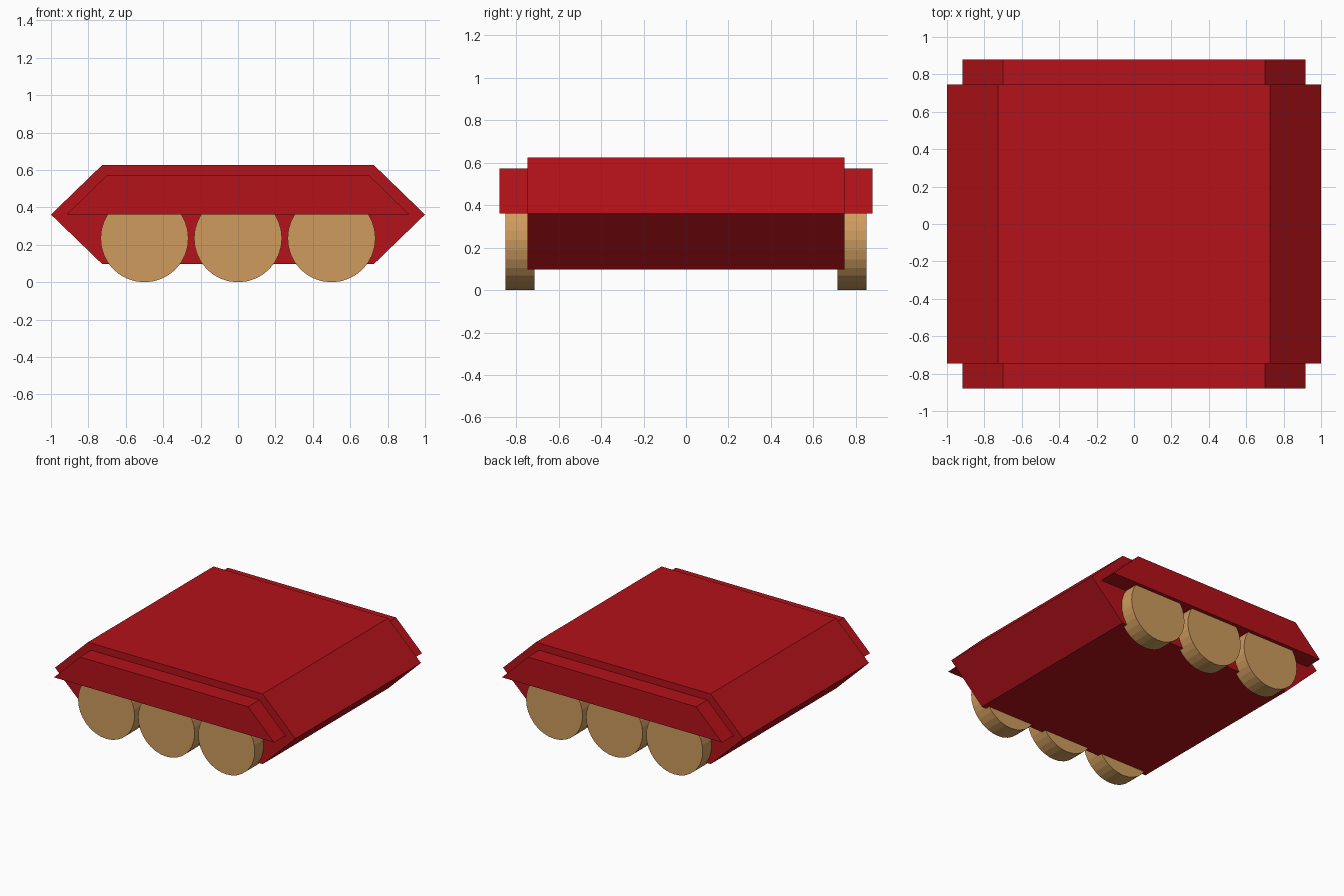
import bpy
import bmesh
from math import radians
from mathutils import Matrix

if "Cube" in bpy.data.objects:
    bpy.data.objects.remove(bpy.data.objects["Cube"])


def material(name, color):
    mat = bpy.data.materials.new(name)
    mat.diffuse_color = (*color, 1)
    mat.use_nodes = True
    mat.node_tree.nodes["Principled BSDF"].inputs["Base Color"].default_value = mat.diffuse_color
    return mat


RED = material("red_paint", (0.45, 0.006, 0.01))
TAN = material("tan_wheel", (0.62, 0.33, 0.11))


def finish(name, bm, mat):
    bmesh.ops.recalc_face_normals(bm, faces=bm.faces)
    mesh = bpy.data.meshes.new(name)
    bm.to_mesh(mesh)
    bm.free()
    mesh.materials.append(mat)
    obj = bpy.data.objects.new(name, mesh)
    bpy.context.collection.objects.link(obj)


def prism(name, profile, y0, y1, mat):
    """Extrude an x-z profile from y0 to y1."""
    bm = bmesh.new()
    face = bm.faces.new([bm.verts.new((x, y0, z)) for x, z in profile])
    ext = bmesh.ops.extrude_face_region(bm, geom=[face], use_keep_orig=True)
    verts = [g for g in ext["geom"] if isinstance(g, bmesh.types.BMVert)]
    bmesh.ops.translate(bm, verts=verts, vec=(0, y1 - y0, 0))
    finish(name, bm, mat)


def wheel(name, x, y, radius, width):
    bm = bmesh.new()
    place = Matrix.Translation((x, y, radius)) @ Matrix.Rotation(radians(90), 4, "X")
    bmesh.ops.create_cone(bm, cap_ends=True, segments=32, radius1=radius,
                          radius2=radius, depth=width, matrix=place)
    finish(name, bm, TAN)


# Hexagonal hull
prism("hull", [(-1, 0.362), (-0.727, 0.098), (0.727, 0.098),
               (1, 0.362), (0.727, 0.626), (-0.727, 0.626)], -0.746, 0.746, RED)

# Solid side fenders and the three wheels beneath each
for side, label in ((-1, "front"), (1, "back")):
    prism(f"{label}_fender", [(-0.916, 0.362), (0.916, 0.362),
                              (0.7, 0.573), (-0.7, 0.573)],
          side * 0.746, side * 0.879, RED)
    for i, x in enumerate((-0.5, 0, 0.5)):
        wheel(f"{label}_wheel_{i + 1}", x, side * 0.782, 0.235, 0.138)
